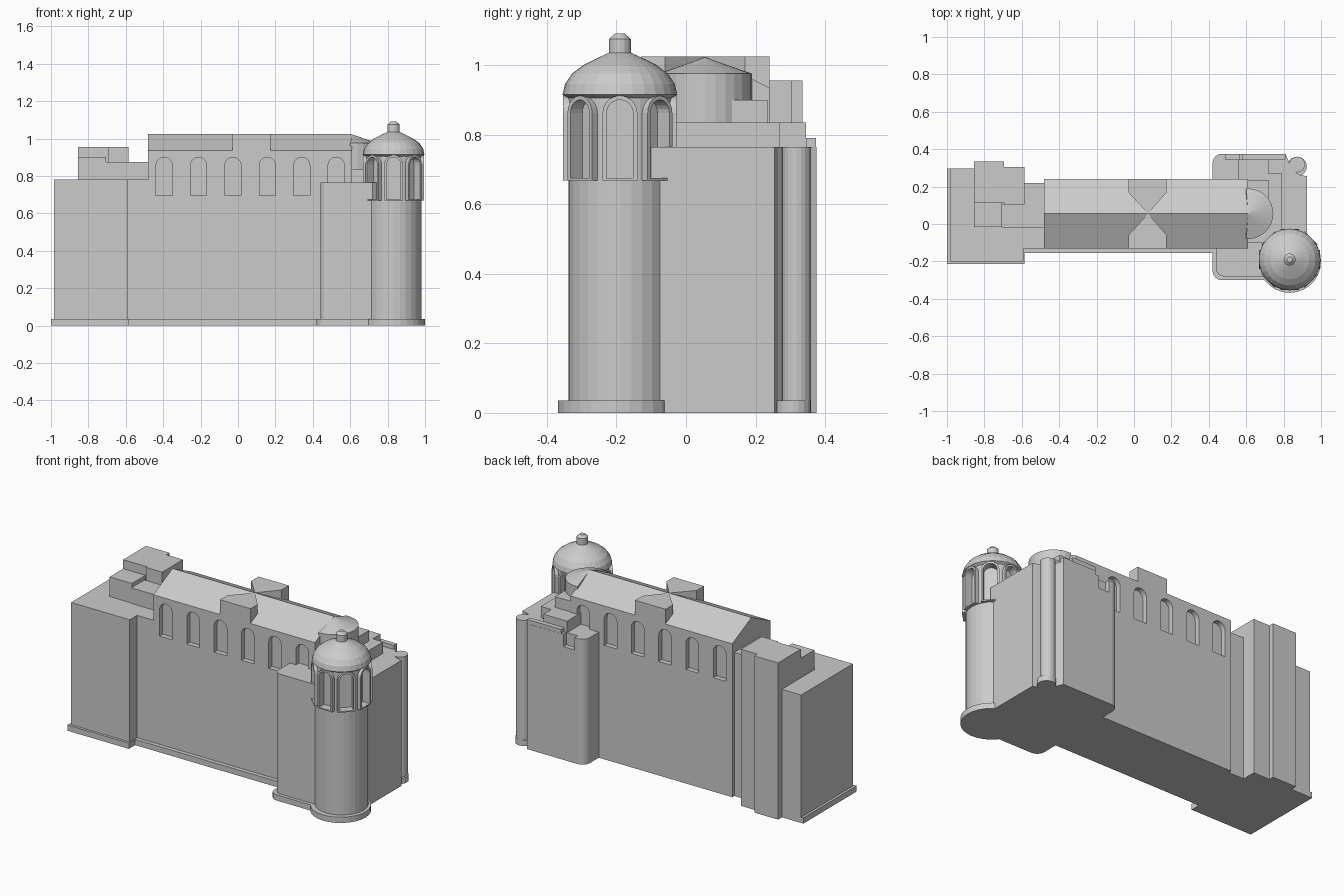
import bpy, bmesh
from math import cos, sin, pi, radians
from mathutils import Matrix

old = bpy.data.objects.get("Cube")
if old:
    bpy.data.objects.remove(old, do_unlink=True)

STONE = (0.6, 0.6, 0.6, 1)
stone = bpy.data.materials.new("pale_stone")
stone.use_nodes = True
stone.diffuse_color = STONE
stone.node_tree.nodes["Principled BSDF"].inputs["Base Color"].default_value = STONE


def finish(name, bm, smooth=False):
    bmesh.ops.recalc_face_normals(bm, faces=bm.faces)
    mesh = bpy.data.meshes.new(name)
    bm.to_mesh(mesh)
    bm.free()
    mesh.materials.append(stone)
    ob = bpy.data.objects.new(name, mesh)
    bpy.context.collection.objects.link(ob)
    if smooth:
        select(ob)
        bpy.ops.object.shade_smooth_by_angle(angle=radians(25))
    return ob


def select(ob):
    bpy.ops.object.select_all(action='DESELECT')
    ob.select_set(True)
    bpy.context.view_layer.objects.active = ob


def sweep(bm, pts, offset):
    """Extrude a closed outline of 3D points by an offset."""
    face = bm.faces.new([bm.verts.new(p) for p in pts])
    out = bmesh.ops.extrude_face_region(bm, geom=[face])
    moved = [v for v in out["geom"] if isinstance(v, bmesh.types.BMVert)]
    bmesh.ops.translate(bm, verts=moved, vec=offset)
    return list(face.verts) + moved


def slab(name, outline, z0, z1):
    bm = bmesh.new()
    sweep(bm, [(x, y, z0) for x, y in outline], (0, 0, z1 - z0))
    return finish(name, bm)


def box(name, x0, x1, y0, y1, z0, z1):
    return slab(name, [(x0, y0), (x1, y0), (x1, y1), (x0, y1)], z0, z1)


def arc(cx, cy, r, a0, a1, n=6):
    angles = [radians(a0 + (a1 - a0) * i / n) for i in range(n + 1)]
    return [(cx + r * cos(a), cy + r * sin(a)) for a in angles]


def arch(w, z0, z1):
    """Round-headed outline in (across, up)."""
    return [(-w, z0), (w, z0)] + arc(0, z1 - w, w, 0, 180, 10)


def lathe(name, profile, x, y, n=28, smooth=False):
    bm = bmesh.new()
    rings = [[bm.verts.new((x + r * cos(2 * pi * i / n), y + r * sin(2 * pi * i / n), z))
              for i in range(n)] for r, z in profile]
    for a, b in zip(rings, rings[1:]):
        for i in range(n):
            j = (i + 1) % n
            bm.faces.new((a[i], a[j], b[j], b[i]))
    bm.faces.new(rings[0])
    bm.faces.new(rings[-1])
    return finish(name, bm, smooth)


def carve(target, cutter):
    cutter.hide_render = True
    mod = target.modifiers.new("niches", 'BOOLEAN')
    mod.operation = 'DIFFERENCE'
    mod.solver = 'EXACT'
    mod.object = cutter
    select(target)
    bpy.ops.object.modifier_apply(modifier=mod.name)
    bpy.data.objects.remove(cutter, do_unlink=True)


# Nave with its gable roof and arched windows
FRONT, BACK, RIDGE = -0.13, 0.24, 0.055
bm = bmesh.new()
gable = [(FRONT, 0), (BACK, 0), (BACK, 0.935), (RIDGE, 1.025), (FRONT, 0.935)]
sweep(bm, [(-0.48, y, z) for y, z in gable], (1.09, 0, 0))
nave = finish("nave", bm)
bm = bmesh.new()
for i in range(6):
    x = -0.395 + 0.184 * i
    for y in (FRONT - 0.02, BACK - 0.03):
        sweep(bm, [(x + u, y, z) for u, z in arch(0.043, 0.695, 0.9)], (0, 0.05, 0))
carve(nave, finish("window_cutter", bm))

# Roof dormers meeting at a point on the ridge
for name, edge, s in (("front_dormer", FRONT, 1), ("back_dormer", BACK, -1)):
    slab(name, [(-0.03, edge), (0.175, edge), (0.175, edge + s * 0.07),
                (0.075, RIDGE), (-0.03, edge + s * 0.07)], 0.9, 1.025)

# Entrance block and its stepped upper parts
box("entrance_block", -0.985, -0.59, -0.2, 0.298, 0, 0.78)
box("entrance_link", -0.59, -0.48, FRONT, 0.22, 0, 0.78)
box("stair_tower", -0.855, -0.695, 0.115, 0.335, 0, 0.955)
box("stair_tower_side", -0.695, -0.585, 0.105, 0.305, 0, 0.955)
box("stair_tower_step", -0.855, -0.705, -0.015, 0.115, 0.78, 0.9)
box("link_step", -0.705, -0.48, -0.02, 0.105, 0.78, 0.875)
box("link_buttress", -0.585, -0.48, 0.1, 0.22, 0, 0.875)
box("entrance_plinth", -1.0, -0.585, -0.215, 0.298, 0, 0.035)
box("nave_plinth", -0.59, 0.45, -0.155, 0, 0, 0.035)

# Transept with rounded corners and a notch for the turret
body = [(0.925, -0.1), (0.925, 0.255), (0.88, 0.265), (0.84, 0.3), (0.81, 0.375)]
body += arc(0.47, 0.325, 0.05, 90, 180) + [(0.42, 0.2), (0.44, 0.2)]
body += arc(0.48, -0.24, 0.04, 180, 270) + [(0.72, -0.28)]
transept = slab("transept", body, 0, 0.765)
carve(transept, box("notch_cutter", 0.49, 0.565, 0.345, 0.4, 0.69, 0.8))
plinth = arc(0.47, -0.25, 0.05, 180, 270) + [(0.75, -0.3), (0.75, -0.1), (0.42, -0.1)]
slab("transept_plinth", plinth, 0, 0.035)
lathe("corner_turret", [(0.042, 0), (0.042, 0.765)], 0.872, 0.318, 20)
lathe("turret_plinth", [(0.052, 0), (0.052, 0.035)], 0.872, 0.308, 20)
box("back_parapet", 0.58, 0.81, 0.345, 0.374, 0.75, 0.79)
box("transept_attic", 0.56, 0.72, 0.11, 0.345, 0.75, 0.835)
box("east_attic", 0.6, 0.79, -0.1, 0.27, 0.75, 0.835)
box("attic_step", 0.6, 0.72, 0.0, 0.235, 0.83, 0.9)

# Half-round apse with a low conical roof
bm = bmesh.new()
rim = [(0.6, RIDGE - 0.135)] + arc(0.61, RIDGE, 0.135, -90, 90, 14) + [(0.6, RIDGE + 0.135)]
verts = sweep(bm, [(x, y, 0.83) for x, y in rim], (0, 0, 0.145))
cap = next(f for f in bm.faces if all(v.co.z > 0.97 for v in f.verts))
peak = bmesh.ops.poke(bm, faces=[cap])["verts"][0]
peak.co = (0.61, RIDGE, 1.022)
finish("apse", bm)

# Bell tower: shaft, belfry with eight arched niches, dome and lantern
TX, TY = 0.832, -0.19
lathe("tower_plinth", [(0.168, 0), (0.168, 0.035)], TX, TY - 0.01)
lathe("tower_shaft", [(0.148, 0), (0.148, 0.668)], TX, TY)
belfry = lathe("belfry", [(0.15, 0.668), (0.15, 0.915)], TX, TY, 32)
cut, frames = bmesh.new(), bmesh.new()
for i in range(8):
    turn = Matrix.Translation((TX, TY, 0)) @ Matrix.Rotation(i * pi / 4, 4, 'Z')
    inner, outer = arch(0.038, 0.675, 0.9), arch(0.05, 0.668, 0.912)
    verts = sweep(cut, [(0.115, u, z) for u, z in inner], (0.08, 0, 0))
    bmesh.ops.transform(cut, matrix=turn, verts=verts)
    # Raised arch surround, built as a band between the two outlines
    loops = [[frames.verts.new(turn @ Matrix.Translation((r, u, z)).translation)
              for u, z in line]
             for r, line in ((0.135, inner), (0.163, inner), (0.163, outer), (0.135, outer))]
    n = len(inner)
    for a, b in zip(loops, loops[1:] + loops[:1]):
        for j in range(n):
            k = (j + 1) % n
            frames.faces.new((a[j], a[k], b[k], b[j]))
carve(belfry, finish("niche_cutter", cut))
finish("belfry_arches", frames)
lathe("dome", [(0.15, 0.905), (0.165, 0.915), (0.158, 0.945), (0.138, 0.975), (0.105, 1.0),
               (0.065, 1.02), (0.03, 1.036)], TX, TY)
lathe("lantern", [(0.032, 1.025), (0.032, 1.075), (0.015, 1.09)], TX, TY, 14)
